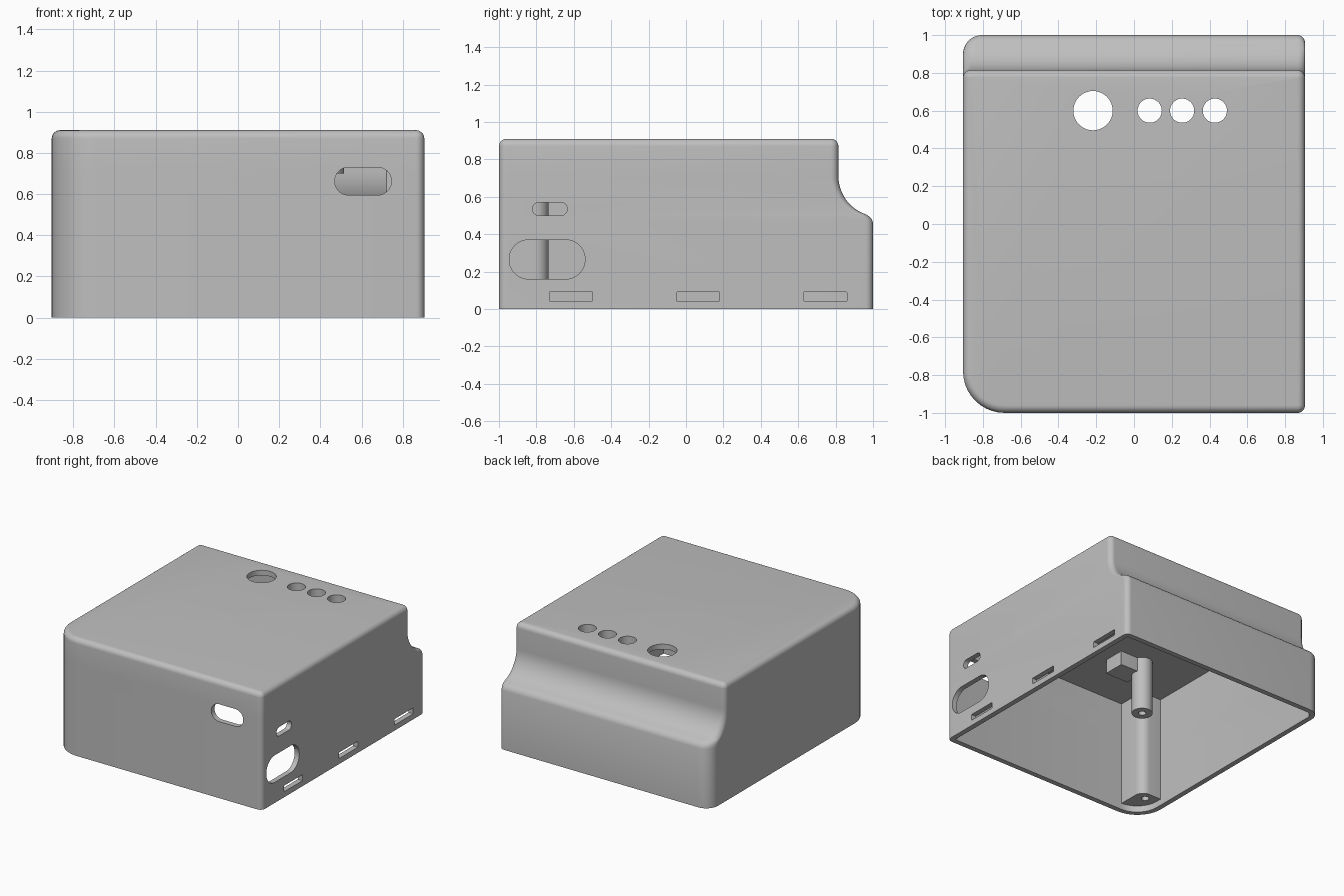
import bpy, bmesh
from math import sin, cos, pi, radians

if "Cube" in bpy.data.objects:
    bpy.data.objects.remove(bpy.data.objects["Cube"], do_unlink=True)

GREY = (0.52, 0.52, 0.52, 1)
grey = bpy.data.materials.new("grey plastic")
grey.use_nodes = True
grey.diffuse_color = GREY
grey.node_tree.nodes["Principled BSDF"].inputs["Base Color"].default_value = GREY

WALL = 0.04
HALF_X = 0.905
HEIGHT = 0.91
EDGE = 0.04
STEPS = 10


def ring(u0, u1, v0, v1, radii):
    """Rounded rectangle; radii run counter-clockwise from the (+u, +v) corner."""
    pts = []
    corners = [(u1, v1, -1, -1), (u0, v1, 1, -1), (u0, v0, 1, 1), (u1, v0, -1, 1)]
    for k, ((u, v, su, sv), r) in enumerate(zip(corners, radii)):
        for i in range(STEPS + 1):
            a = (k + i / STEPS) * pi / 2
            pts.append((u + su * r + r * cos(a), v + sv * r + r * sin(a)))
    return pts


def loft(name, rings, axis="z"):
    """Skin through (height, outline) pairs along an axis and cap both ends."""
    place = {"z": lambda u, v, w: (u, v, w),
             "y": lambda u, v, w: (u, w, v),
             "x": lambda u, v, w: (w, u, v)}[axis]
    bm = bmesh.new()
    loops = [[bm.verts.new(place(u, v, w)) for u, v in pts] for w, pts in rings]
    for a, b in zip(loops, loops[1:]):
        for i in range(len(a)):
            j = (i + 1) % len(a)
            bm.faces.new((a[i], a[j], b[j], b[i]))
    bm.faces.new(loops[0])
    bm.faces.new(loops[-1])
    bmesh.ops.remove_doubles(bm, verts=bm.verts, dist=1e-5)
    bmesh.ops.recalc_face_normals(bm, faces=bm.faces)
    mesh = bpy.data.meshes.new(name)
    bm.to_mesh(mesh)
    bm.free()
    mesh.materials.append(grey)
    obj = bpy.data.objects.new(name, mesh)
    bpy.context.collection.objects.link(obj)
    return obj


def prism(name, u0, u1, v0, v1, w0, w1, radii=0.0, axis="z"):
    if not isinstance(radii, tuple):
        radii = (radii,) * 4
    pts = ring(u0, u1, v0, v1, radii)
    return loft(name, [(w0, pts), (w1, pts)], axis)


def rod(name, x, y, r, z0, z1):
    return prism(name, x - r, x + r, y - r, y + r, z0, z1, r)


def cut(obj, cutters):
    """Subtract the cutters, bake the result and discard them."""
    for c in cutters:
        c.hide_render = True
        m = obj.modifiers.new("cut", "BOOLEAN")
        m.operation, m.solver, m.object = "DIFFERENCE", "EXACT", c
    bpy.context.view_layer.update()
    baked = bpy.data.meshes.new_from_object(
        obj.evaluated_get(bpy.context.evaluated_depsgraph_get()))
    obj.modifiers.clear()
    obj.data = baked
    for c in cutters:
        bpy.data.objects.remove(c, do_unlink=True)


# Shell: outer skin from roof to rim, then inner skin from rim to ceiling
SCOOP_Y, SCOOP_Z, SCOOP_R = 1.03, 0.71, 0.215


def slice_at(z, back, inset=0.0):
    f = max(0, min(1, (back + inset - 0.815) / 0.185))
    base = (0.04, 0.04 + 0.06 * f, 0.22, 0.04)
    radii = tuple(max(r - inset, 0.006) for r in base)
    return z, ring(-HALF_X + inset, HALF_X - inset, -1 + inset, back, radii)


def scoop(r, start, inset):
    out = []
    for i in range(13):
        a = radians(start * (1 - i / 12))
        out.append(slice_at(SCOOP_Z - r * sin(a), SCOOP_Y - r * cos(a), inset))
    return out


step_y = SCOOP_Y - SCOOP_R
outer = [slice_at(0, 1)]
outer += [slice_at(z, y) for z, y in [(0.46, 1), (0.48, 0.993), (0.495, 0.98)]]
outer += scoop(SCOOP_R, 72, 0)
for i in range(7):
    a = i / 6 * pi / 2
    d = EDGE * (1 - cos(a))
    outer.append(slice_at(HEIGHT - EDGE + EDGE * sin(a), step_y - d, d))
inner = [slice_at(0, 1 - WALL, WALL)] + scoop(SCOOP_R + WALL, 74, WALL)
inner.append(slice_at(HEIGHT - WALL, step_y - WALL, WALL))
shell = loft("shell", outer[::-1] + inner)

# Openings in the roof, front and right wall
LIGHTS = (0.083, 0.255, 0.428)
LIGHT_Y = 0.6
cutters = [rod("button_hole", -0.217, LIGHT_Y, 0.104, 0.8, 1)]
cutters += [rod("light_hole", x, LIGHT_Y, 0.064, 0.8, 1) for x in LIGHTS]
cutters.append(prism("front_port", 0.47, 0.745, 0.595, 0.73, -1.1, -0.9, 0.067, "y"))
cutters.append(prism("side_port", -0.945, -0.54, 0.16, 0.37, 0.84, 1, 0.104, "x"))
cutters.append(prism("side_switch", -0.82, -0.635, 0.5, 0.57, 0.84, 1, 0.034, "x"))
for y in (-0.615, 0.065, 0.745):
    cutters.append(prism("latch_slot", y - 0.115, y + 0.115, 0.043, 0.09,
                         0.84, 1, 0.002, "x"))
cut(shell, cutters)

# Tall screw post filling the large rounded corner
corner_post = prism("corner_post", -0.89, -0.69, -0.985, -0.735, 0.05, 0.89,
                    (0.07, 0.005, 0.195, 0.005))
cut(corner_post, [rod("screw_hole", -0.775, -0.80, 0.027, 0, 0.4)])

# Short round screw post with its block on the ceiling
round_post = rod("round_post", -0.42, -0.41, 0.075, 0.45, 0.89)
cut(round_post, [rod("screw_hole", -0.42, -0.41, 0.027, 0.4, 0.7)])
post_block = prism("post_block", -0.4, -0.2, -0.55, -0.38, 0.76, 0.89, 0.005)

# Sleeves below the light holes
sleeves = []
for i, x in enumerate(LIGHTS):
    sleeve = rod(f"light_sleeve_{i + 1}", x, LIGHT_Y, 0.086, 0.70, 0.88)
    cut(sleeve, [rod("bore", x, LIGHT_Y, 0.064, 0.6, 1)])
    sleeves.append(sleeve)

# Rear side block and small latch tabs by the rim
side_block = prism("side_block", 0.72, 0.88, 0.6, 0.79, 0.5, 0.89, 0.01)
tabs = [prism("rear_tab", x - 0.12, x + 0.12, 0.945, 0.97, 0.045, 0.085, 0.003)
        for x in (-0.5, 0.5)]

# Smooth the rounded parts and keep hard edges crisp
bpy.ops.object.select_all(action="DESELECT")
for obj in [shell, corner_post, round_post, post_block, side_block] + sleeves + tabs:
    obj.select_set(True)
bpy.context.view_layer.objects.active = shell
bpy.ops.object.shade_smooth_by_angle(angle=radians(35))
